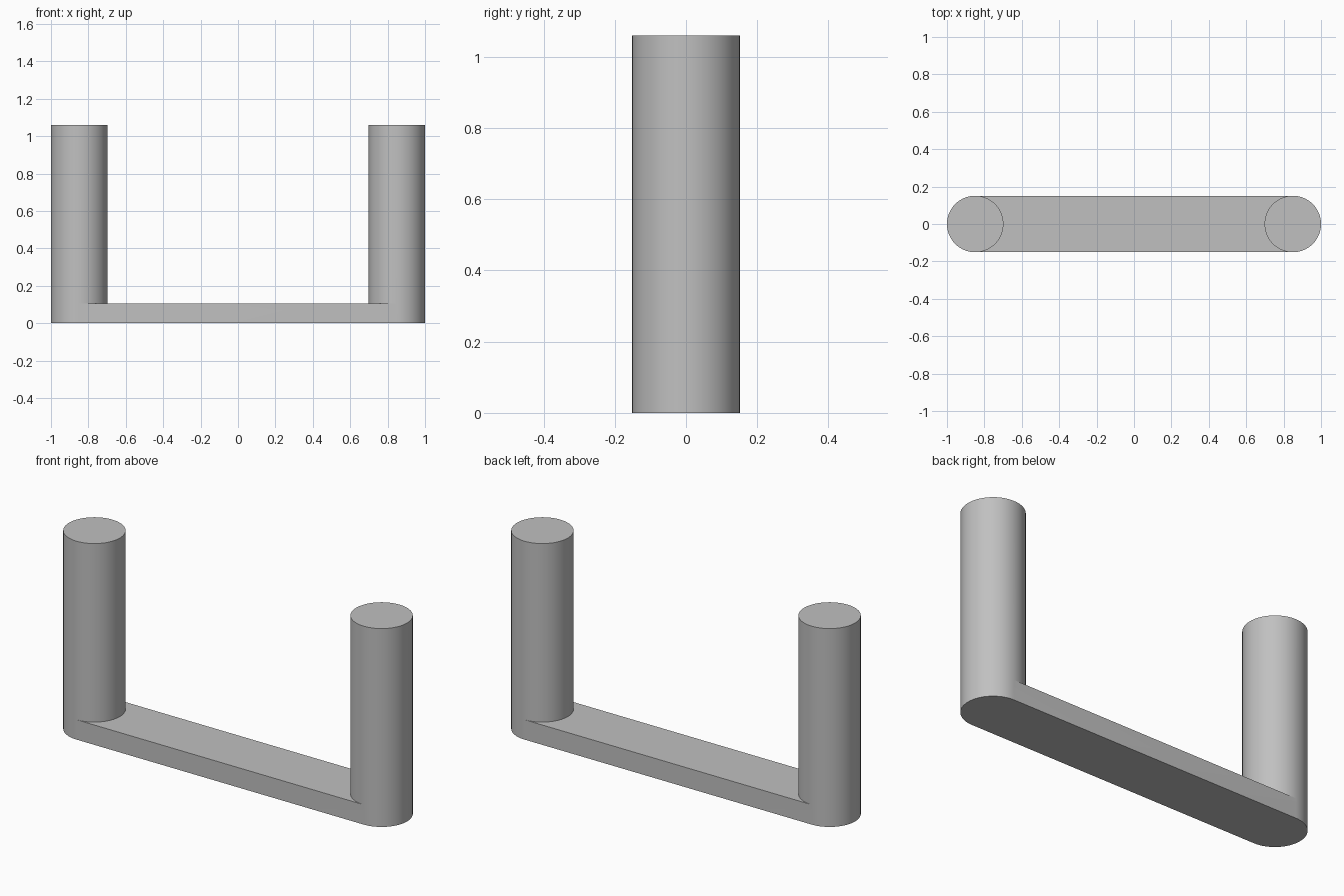
import bpy, bmesh, math

if "Cube" in bpy.data.objects:
    bpy.data.objects.remove(bpy.data.objects["Cube"], do_unlink=True)

RADIUS, POST_X = 0.151, 0.849
BAR_TOP, HEIGHT = 0.106, 1.06
HALF = 32  # segments in half a circle

grey = bpy.data.materials.new("plain grey")
grey.use_nodes = True
colour = (0.53, 0.53, 0.53, 1)
grey.diffuse_color = colour
grey.node_tree.nodes["Principled BSDF"].inputs["Base Color"].default_value = colour

bm = bmesh.new()


def arc(side, z, start, count):
    """Points on a post's circle, counter-clockwise from the bar's tangent line."""
    points = []
    for i in range(start, start + count):
        a = -side * math.pi / 2 + math.pi * i / HALF
        points.append(bm.verts.new((side * POST_X + RADIUS * math.cos(a),
                                    RADIUS * math.sin(a), z)))
    return points


floor, top_outline, shoulders = [], [], []
for side in (1, -1):
    # Round posts: the outer half runs to the floor, the inner half meets the bar
    low = arc(side, 0, 0, HALF + 1)
    mid = arc(side, BAR_TOP, 0, 2 * HALF)
    high = arc(side, HEIGHT, 0, 2 * HALF)
    for i in range(HALF):
        bm.faces.new((low[i], low[i + 1], mid[i + 1], mid[i]))
    for i in range(2 * HALF):
        j = (i + 1) % (2 * HALF)
        bm.faces.new((mid[i], mid[j], high[j], high[i]))
    bm.faces.new(high)
    floor += low
    top_outline += [mid[0]] + mid[:HALF - 1:-1]
    shoulders.append((low[0], low[-1], mid[0], mid[HALF]))

# Flat connecting bar: two walls, the top between the posts, and the underside
(r_low0, r_low1, r_mid0, r_mid1), (l_low0, l_low1, l_mid0, l_mid1) = shoulders
bm.faces.new((l_low1, r_low0, r_mid0, l_mid1))
bm.faces.new((r_low1, l_low0, l_mid0, r_mid1))
bm.faces.new(top_outline)
bm.faces.new(floor[::-1])
bmesh.ops.recalc_face_normals(bm, faces=bm.faces[:])

mesh = bpy.data.meshes.new("u_bracket")
bm.to_mesh(mesh)
bm.free()
mesh.materials.append(grey)
bracket = bpy.data.objects.new("u_bracket", mesh)
bpy.context.collection.objects.link(bracket)

bpy.ops.object.select_all(action="DESELECT")
bracket.select_set(True)
bpy.context.view_layer.objects.active = bracket
bpy.ops.object.shade_smooth_by_angle(angle=math.radians(30))
